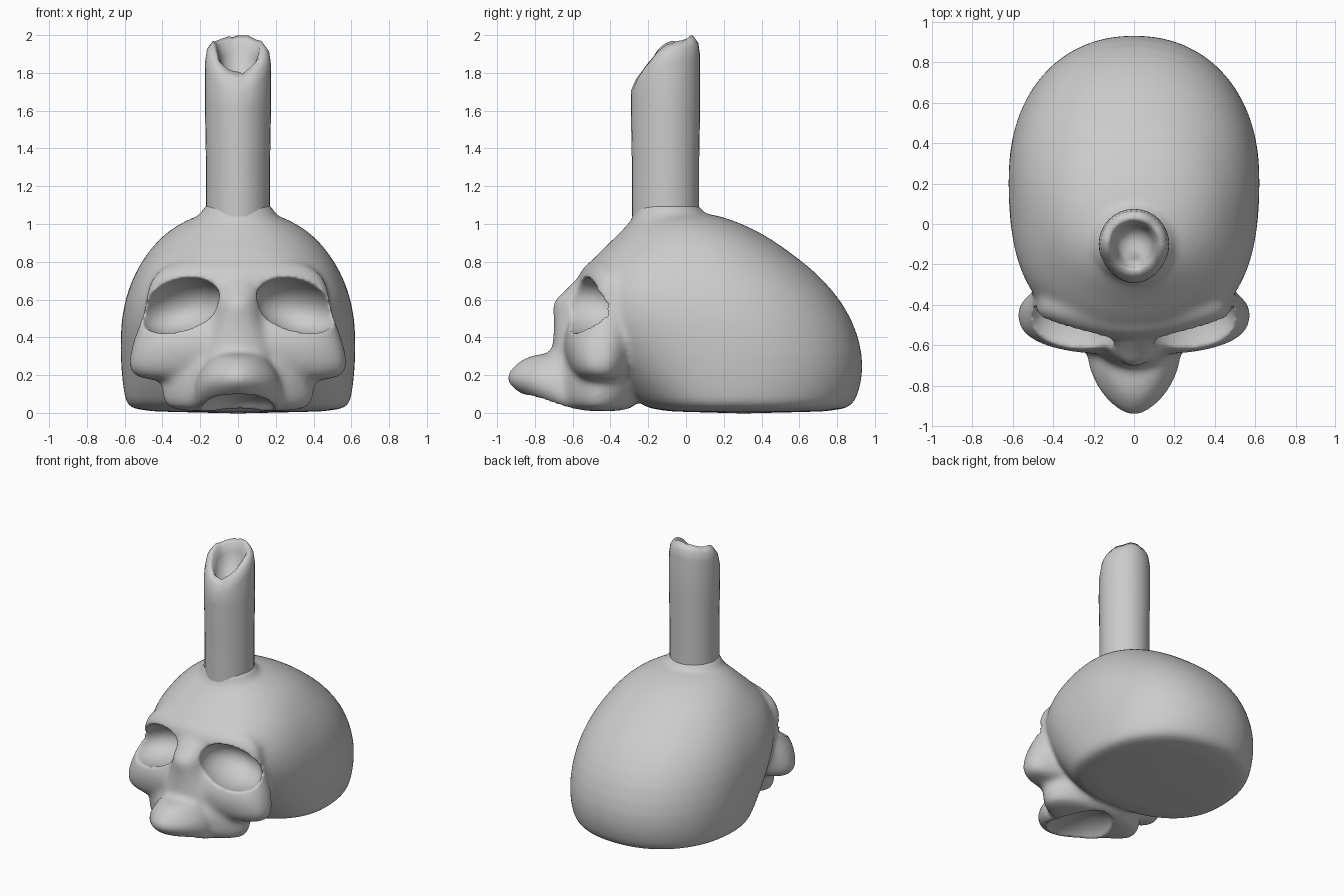
import bpy, bmesh, math, random
from mathutils import Matrix

if "Cube" in bpy.data.objects:
    bpy.data.objects.remove(bpy.data.objects["Cube"])

random.seed(4)
N = 48


def power(v, e):
    return math.copysign(abs(v) ** e, v)


def bridge(bm, a, b):
    for i in range(len(a)):
        j = (i + 1) % len(a)
        bm.faces.new((a[i], a[j], b[j], b[i]))


def loft(bm, y_mid, rings, back_p=2.0):
    """Stack of egg-shaped rings: z, front y, back y, half width, front squareness."""
    prev = first = None
    for z, front, back, w, p in rings:
        mid = min(y_mid, (front + back) / 2)
        ring = []
        for i in range(N):
            a = math.tau * i / N
            c, s = math.cos(a), math.sin(a)
            e = 2 / p if s < 0 else 2 / back_p
            depth = mid - front if s < 0 else back - mid
            ring.append(bm.verts.new((w * power(c, e), mid + depth * power(s, e), z)))
        if prev:
            bridge(bm, prev, ring)
        else:
            first = ring
        prev = ring
    bm.faces.new(first[::-1])
    bm.faces.new(prev)


def finish(bm, name):
    bmesh.ops.recalc_face_normals(bm, faces=bm.faces[:])
    for f in bm.faces:
        f.smooth = True
    me = bpy.data.meshes.new(name)
    bm.to_mesh(me)
    bm.free()
    ob = bpy.data.objects.new(name, me)
    bpy.context.collection.objects.link(ob)
    return ob


skull_bm = bmesh.new()
# Cranium with a flat base
loft(skull_bm, 0.25, [
    (-0.004, -0.17, 0.84, 0.57, 2.3), (0.05, -0.25, 0.895, 0.595, 2.3),
    (0.15, -0.34, 0.93, 0.612, 2.4), (0.30, -0.46, 0.945, 0.625, 2.5),
    (0.50, -0.55, 0.885, 0.622, 2.7), (0.65, -0.55, 0.78, 0.585, 2.7),
    (0.75, -0.53, 0.68, 0.54, 2.5), (0.81, -0.505, 0.605, 0.505, 2.3),
    (0.90, -0.405, 0.485, 0.44, 2.2), (0.98, -0.325, 0.35, 0.35, 2.1),
    (1.03, -0.28, 0.22, 0.25, 2.0), (1.06, -0.26, 0.12, 0.18, 2.0)], 2.15)
# Collar where the candle grows out of the crown
loft(skull_bm, -0.1, [
    (0.96, -0.31, 0.12, 0.25, 2), (1.03, -0.285, 0.10, 0.215, 2),
    (1.07, -0.277, 0.088, 0.19, 2), (1.13, -0.26, 0.06, 0.165, 2)])
# Cheekbones, eye surround and brow
loft(skull_bm, -0.42, [
    (0.155, -0.56, -0.30, 0.51, 2.8), (0.22, -0.62, -0.27, 0.59, 2.8),
    (0.32, -0.65, -0.22, 0.57, 2.8), (0.40, -0.65, -0.20, 0.55, 2.7),
    (0.48, -0.62, -0.18, 0.515, 2.4), (0.58, -0.58, -0.18, 0.49, 2.0),
    (0.68, -0.575, -0.18, 0.475, 1.8), (0.74, -0.565, -0.18, 0.44, 1.7),
    (0.79, -0.53, -0.18, 0.36, 1.7), (0.82, -0.47, -0.18, 0.25, 1.8)])
# Nose bridge
loft(skull_bm, -0.50, [
    (0.25, -0.72, -0.4, 0.22, 2.2), (0.32, -0.71, -0.4, 0.20, 2.2),
    (0.42, -0.70, -0.4, 0.16, 2.2), (0.52, -0.70, -0.4, 0.13, 2.0),
    (0.60, -0.715, -0.4, 0.12, 1.8), (0.64, -0.635, -0.4, 0.12, 2.0),
    (0.74, -0.57, -0.4, 0.12, 2.2)])
# Upper jaw and the narrower snout in front of it
loft(skull_bm, -0.35, [
    (0.00, -0.64, -0.29, 0.37, 1.7), (0.06, -0.69, -0.26, 0.40, 1.6),
    (0.18, -0.72, -0.20, 0.41, 1.6), (0.36, -0.70, -0.20, 0.38, 1.6)])
loft(skull_bm, -0.55, [
    (0.00, -0.68, -0.42, 0.22, 1.9), (0.06, -0.80, -0.42, 0.24, 1.8),
    (0.12, -0.91, -0.42, 0.23, 1.7), (0.18, -0.97, -0.42, 0.22, 1.65),
    (0.24, -0.92, -0.42, 0.19, 1.7), (0.29, -0.87, -0.42, 0.15, 1.8),
    (0.32, -0.76, -0.42, 0.13, 1.9)])
skull = finish(skull_bm, "skull")

# Cutters for the eye sockets and the palate
cut_bm = bmesh.new()
for side in (1, -1):
    m = (Matrix.Scale(side, 4, (1, 0, 0)) @ Matrix.Translation((0.31, -0.535, 0.565))
         @ Matrix.Rotation(math.radians(36), 4, 'Z')
         @ Matrix.Rotation(math.radians(18), 4, 'Y')
         @ Matrix.Diagonal((0.225, 0.23, 0.145, 1)))
    bmesh.ops.create_uvsphere(cut_bm, u_segments=32, v_segments=20, radius=1, matrix=m)
m = Matrix.Translation((0, -0.64, -0.01)) @ Matrix.Diagonal((0.20, 0.34, 0.14, 1))
bmesh.ops.create_uvsphere(cut_bm, u_segments=32, v_segments=20, radius=1, matrix=m)
cutter = finish(cut_bm, "socket_cutter")
cutter.hide_render = True
cutter.display_type = 'WIRE'


def fuse(name, voxel, iterations):
    r = skull.modifiers.new(name, 'REMESH')
    r.mode = 'VOXEL'
    r.voxel_size = voxel
    r.use_smooth_shade = True
    s = skull.modifiers.new(name + "_smooth", 'SMOOTH')
    s.factor = 0.5
    s.iterations = iterations


# Fuse the parts, carve, then soften the carved rims
skull.modifiers.new("round", 'SUBSURF').levels = 1
skull.modifiers["round"].render_levels = 1
fuse("fuse", 0.018, 10)
b = skull.modifiers.new("sockets", 'BOOLEAN')
b.operation = 'DIFFERENCE'
b.solver = 'EXACT'
b.object = cutter
fuse("soften", 0.012, 6)

# Candle: straight shaft rooted in the crown, sloping hollow top
candle_bm = bmesh.new()
M = 32
jag = [random.uniform(-0.008, 0.008) for _ in range(M)]
profile = [(0.17, 1.04, 0), (0.17, 1.14, 0),
           (0.17, 1.35, 0), (0.175, 1.62, 0),
           (0.174, -0.10, 1), (0.165, -0.04, 1), (0.135, 0.0, 1), (0.115, -0.02, 1),
           (0.095, -0.08, 1), (0.07, 1.75, 0), (0.02, 1.74, 0)]
prev = None
for r, z, on_rim in profile:
    ring = []
    for i in range(M):
        a = math.tau * i / M
        s = math.sin(a)
        rim = 1.955 + (0.04 * s if s > 0 else -0.155 * abs(s) ** 1.4) + jag[i]
        bulge = 1 + (0.1 * s * s if s < 0 and 0.168 < r else 0)
        zz = rim + z if on_rim else z
        ring.append(candle_bm.verts.new((r * math.cos(a), -0.1 + r * bulge * s, zz)))
    if prev:
        bridge(candle_bm, prev, ring)
    prev = ring
candle_bm.faces.new(prev)
candle = finish(candle_bm, "candle")
